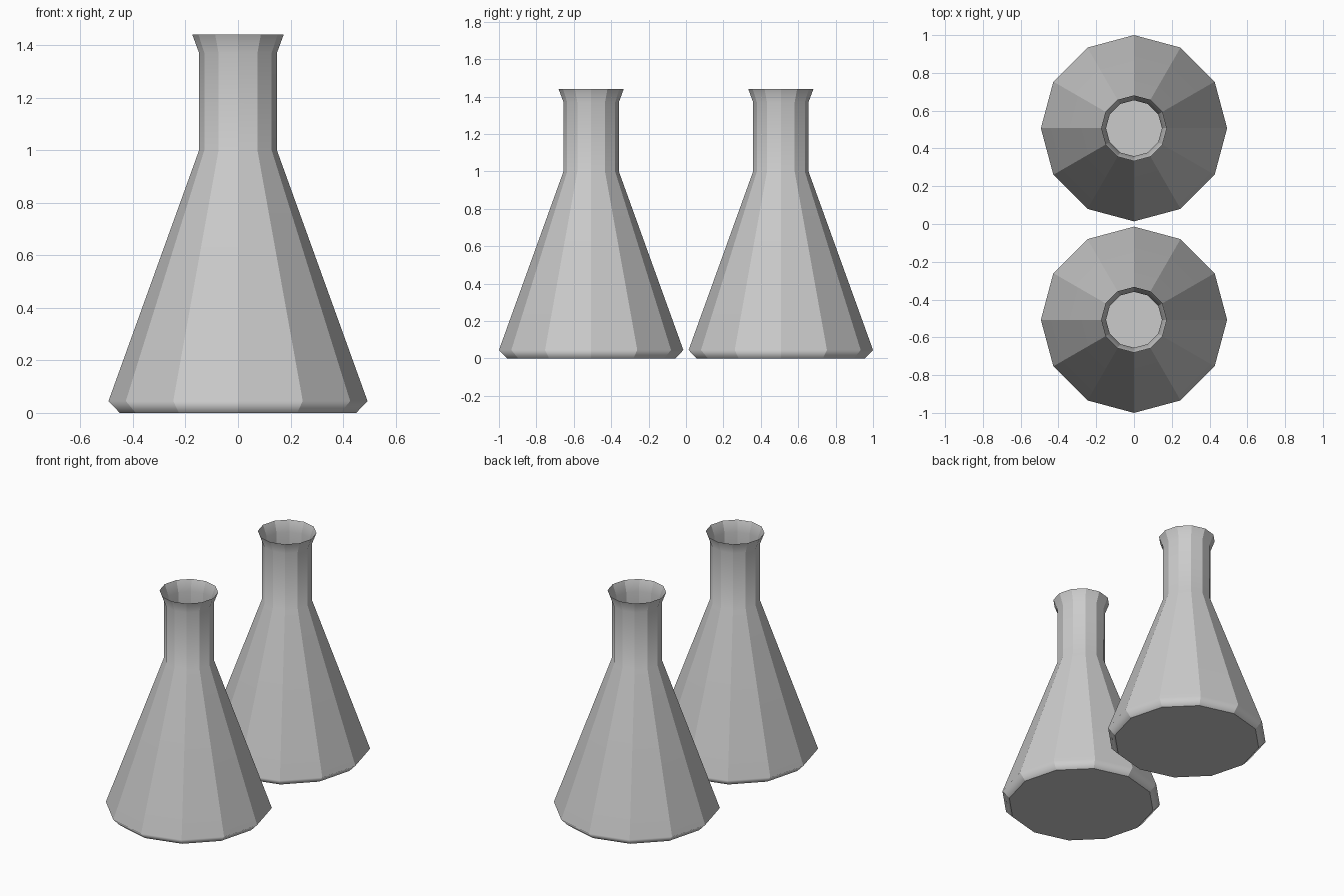
import bpy
import bmesh
from math import cos, sin, tau

cube = bpy.data.objects.get("Cube")
if cube:
    bpy.data.objects.remove(cube, do_unlink=True)

SIDES = 12
# Outline as (radius, height): base, shoulder chamfer, cone, neck, flared lip
PROFILE = [(0.45, 0.0), (0.493, 0.045), (0.148, 1.0), (0.148, 1.37), (0.174, 1.44)]

glass = bpy.data.materials.new("grey_glass")
glass.use_nodes = True
grey = (0.6, 0.6, 0.6, 1.0)
glass.diffuse_color = grey
glass.node_tree.nodes["Principled BSDF"].inputs["Base Color"].default_value = grey


def make_flask(name, y):
    bm = bmesh.new()
    rings = [[bm.verts.new((r * cos(tau * i / SIDES), r * sin(tau * i / SIDES), z))
              for i in range(SIDES)] for r, z in PROFILE]
    # Thin open wall
    for low, high in zip(rings, rings[1:]):
        for i in range(SIDES):
            j = (i + 1) % SIDES
            bm.faces.new((low[i], low[j], high[j], high[i]))
            # Crisp facet edges running up the wall
            bm.edges.get((low[i], high[i])).smooth = False
    # Flat base
    base = bm.faces.new(rings[0][::-1])
    for f in bm.faces:
        f.smooth = True
    for e in base.edges:
        e.smooth = False
    mesh = bpy.data.meshes.new(name)
    bm.to_mesh(mesh)
    bm.free()
    mesh.materials.append(glass)
    flask = bpy.data.objects.new(name, mesh)
    flask.location.y = y
    bpy.context.collection.objects.link(flask)
    # Large facets stay flat, chamfer and lip blend into them
    blend = flask.modifiers.new("facet_shading", 'WEIGHTED_NORMAL')
    blend.keep_sharp = True


make_flask("front_flask", -0.507)
make_flask("back_flask", 0.507)
